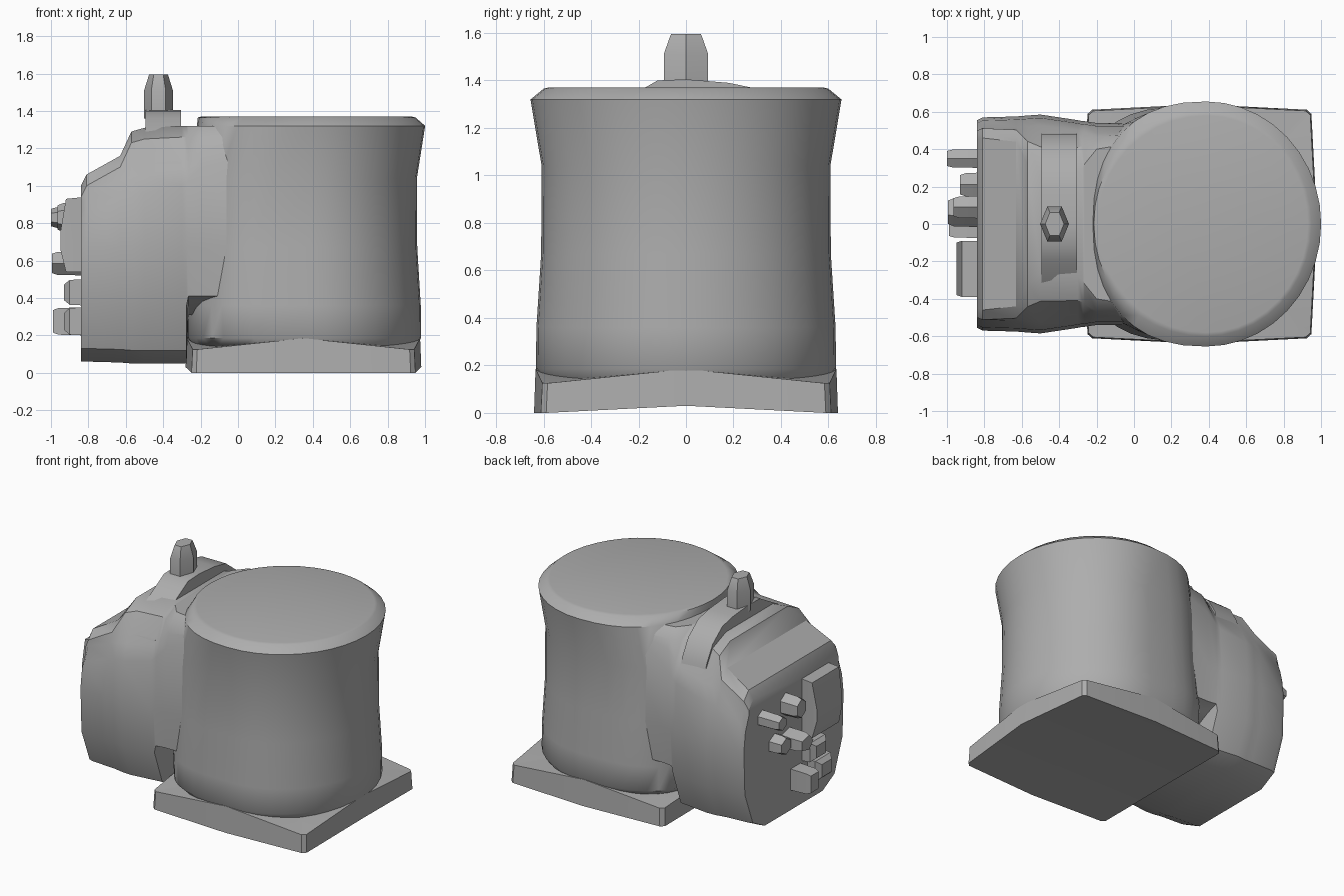
import bpy, bmesh, math

cube = bpy.data.objects.get("Cube")
if cube:
    bpy.data.objects.remove(cube, do_unlink=True)

GREY = (0.42, 0.42, 0.42, 1)
mat = bpy.data.materials.new("plain grey")
mat.use_nodes = True
mat.diffuse_color = GREY
bsdf = mat.node_tree.nodes["Principled BSDF"]
bsdf.inputs["Base Color"].default_value = GREY


def finish(name, bm, angle=30):
    """Turn a bmesh into a shaded object."""
    bmesh.ops.recalc_face_normals(bm, faces=bm.faces)
    mesh = bpy.data.meshes.new(name)
    bm.to_mesh(mesh)
    bm.free()
    mesh.materials.append(mat)
    obj = bpy.data.objects.new(name, mesh)
    bpy.context.collection.objects.link(obj)
    bpy.ops.object.select_all(action='DESELECT')
    obj.select_set(True)
    bpy.context.view_layer.objects.active = obj
    bpy.ops.object.shade_smooth_by_angle(angle=math.radians(angle))


def loft(name, rings, angle=30):
    """Skin a list of equal-length closed rings and cap both ends."""
    bm = bmesh.new()
    rows = [[bm.verts.new(p) for p in ring] for ring in rings]
    n = len(rows[0])
    for a, b in zip(rows, rows[1:]):
        for i in range(n):
            j = (i + 1) % n
            bm.faces.new((a[i], a[j], b[j], b[i]))
    bm.faces.new(rows[0])
    bm.faces.new(rows[-1])
    finish(name, bm, angle)


def circle(cx, cy, z, rx, ry, n):
    return [(cx + rx * math.cos(math.tau * i / n),
             cy + ry * math.sin(math.tau * i / n), z) for i in range(n)]


# Tub: round on the free side, squared off towards the housing
def tub_ring(z, r, left, power, n=40):
    ring = []
    for i in range(n):
        c, s = math.cos(math.tau * i / n), math.sin(math.tau * i / n)
        if c < -0.001:
            ring.append((0.385 - left * abs(c) ** power,
                         math.copysign(r * abs(s) ** power, s), z))
        else:
            ring.append((0.385 + 0.94 * r * c, r * s, z))
    return ring


loft("tub", [tub_ring(*row) for row in (
    (0.14, 0.60, 0.62, 0.70), (0.185, 0.632, 0.655, 0.65),
    (0.36, 0.63, 0.655, 0.62), (0.67, 0.61, 0.62, 0.60),
    (1.04, 0.608, 0.61, 0.62), (1.32, 0.655, 0.605, 0.85),
    (1.365, 0.60, 0.60, 0.97), (1.37, 0.58, 0.58, 1.0))], 45)


# Base: bowed square plate with clipped corners and a folded underside
def base_plate():
    bm = bmesh.new()
    cx, hx, hy = 0.35, 0.63, 0.64
    quarter = [(1.0, 0.0, 0.185), (0.95, 0.92, 0.125),
               (0.91, 0.955, 0.125), (0.0, 1.0, 0.185)]
    outline = quarter + [(-u, v, z) for u, v, z in reversed(quarter[:3])]
    outline += [(u, -v, z) for u, v, z in reversed(outline[1:6])]
    top, low = [], []
    for u, v, z in outline:
        top.append(bm.verts.new((cx + u * hx * 0.99, v * hy * 0.99, z)))
        low.append(bm.verts.new((cx + u * hx, v * hy, 0.03 if v == 0 else 0)))
    peak = bm.verts.new((cx, 0, 0.2))
    n = len(top)
    for i in range(n):
        j = (i + 1) % n
        bm.faces.new((low[i], low[j], top[j], top[i]))
        bm.faces.new((top[i], top[j], peak))
    half = n // 2
    bm.faces.new(low[:half + 1])
    bm.faces.new(low[half:] + low[:1])
    finish("base_plate", bm, 20)


base_plate()


# Side housing: arched cross sections lofted along x
def arch(x, w, low, top, flat, shoulder):
    half = [(w * 0.58, low), (w * 0.82, low + 0.07),
            (w * 0.98, max(0.36, low + 0.1)), (w, 0.67),
            (w * 0.97, shoulder - 0.1), (w * 0.9, shoulder),
            (w * 0.47 + flat * 0.53, top - 0.06), (flat, top)]
    return [(x, y, z) for y, z in half] + [(x, -y, z) for y, z in reversed(half)]


loft("side_housing", [
    arch(-0.84, 0.555, 0.06, 1.00, 0.45, 0.90),
    arch(-0.81, 0.57, 0.06, 1.06, 0.46, 0.96),
    arch(-0.63, 0.575, 0.055, 1.16, 0.44, 1.03),
    arch(-0.57, 0.58, 0.05, 1.29, 0.32, 1.05),
    arch(-0.50, 0.585, 0.05, 1.31, 0.26, 1.06),
    arch(-0.30, 0.555, 0.05, 1.32, 0.28, 1.10),
    arch(-0.275, 0.55, 0.05, 1.32, 0.30, 1.12),
    arch(-0.265, 0.55, 0.31, 1.32, 0.32, 1.13),
    arch(-0.20, 0.54, 0.31, 1.32, 0.40, 1.20),
    arch(0.10, 0.54, 0.31, 1.32, 0.45, 1.26)], 32)

# Lopsided seat raised over the arch, sinking into the housing lower down
seat = [(0.50, 1.04), (0.48, 1.16), (0.41, 1.28), (0.30, 1.365), (0.18, 1.39),
        (0.0, 1.405), (-0.12, 1.40), (-0.19, 1.36), (-0.40, 1.24),
        (-0.49, 1.12), (-0.50, 1.04)]
loft("knob_seat", [[(x, y, z) for y, z in seat] for x in (-0.495, -0.305)], 32)

# Hexagonal knob on the seat
loft("top_knob", [circle(-0.425, 0, z, rx, ry, 6) for z, rx, ry in
                  ((1.36, 0.077, 0.108), (1.51, 0.077, 0.108),
                   (1.58, 0.055, 0.08), (1.595, 0.05, 0.072))], 25)


# Control details on the end face, each a tapered prism pointing along -x
def stud(name, y, z, ry, rz, tip, sides=4, taper=0.8):
    rings = []
    c = math.cos(math.pi / sides)
    for x, k in ((-0.82, 1.0), (tip + 0.03, 0.95), (tip, taper)):
        ring = []
        for i in range(sides):
            a = math.tau * (i + 0.5) / sides
            ring.append((x, y + ry * k * math.cos(a) / c,
                         z + rz * k * math.sin(a) / c))
        rings.append(ring)
    loft(name, rings, 25)


stud("round_dial", 0.35, 0.83, 0.05, 0.05, -1.0, 6)
stud("upper_lever", 0.09, 0.83, 0.06, 0.07, -0.965, 6)
stud("middle_button", 0.21, 0.60, 0.065, 0.06, -0.93, 6)
stud("middle_spout", 0.07, 0.585, 0.07, 0.055, -0.995, 5)
stud("lower_block", -0.02, 0.275, 0.055, 0.075, -0.99)
stud("lower_button", -0.24, 0.275, 0.09, 0.075, -0.93, 4, 0.6)
stud("small_plate", -0.18, 0.43, 0.09, 0.07, -0.93, 4, 0.6)

# Sloped control panel
panel = []
for y0, y1, x, z0, z1 in ((-0.39, -0.09, -0.82, 0.54, 0.94),
                          (-0.39, -0.09, -0.92, 0.54, 0.93),
                          (-0.38, -0.10, -0.95, 0.66, 0.75)):
    panel.append([(x, y0, z0), (x, y1, z0), (x, y1, z1), (x, y0, z1)])
loft("control_panel", panel, 20)
